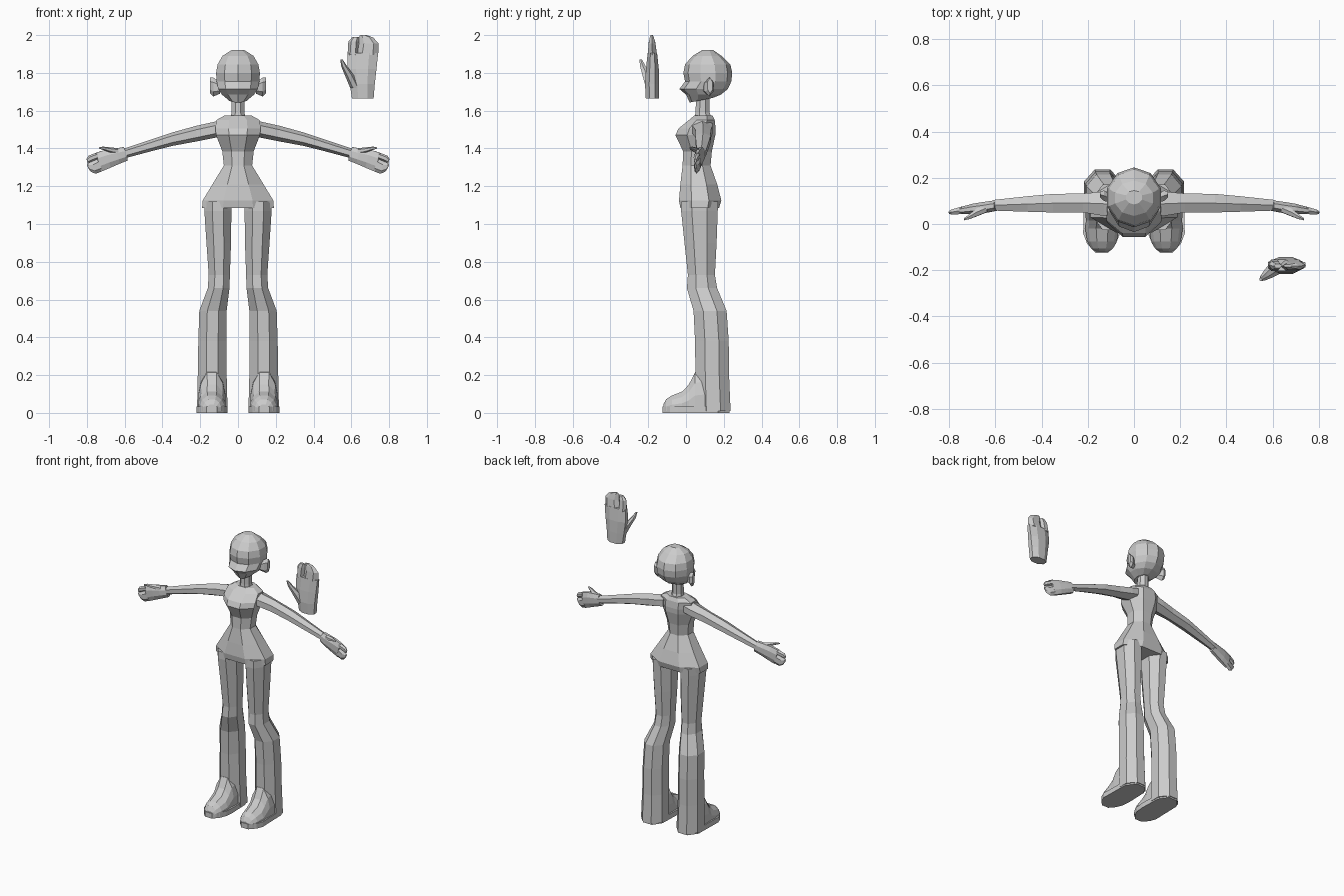
import bpy, bmesh, math
from mathutils import Vector, Matrix


def polygon(n, phase):
    """Unit polygon stretched so that it touches -1..1 on both axes."""
    pts = [(math.cos(phase + 2 * math.pi * k / n), math.sin(phase + 2 * math.pi * k / n)) for k in range(n)]
    mu, mv = max(abs(p[0]) for p in pts), max(abs(p[1]) for p in pts)
    return [(u / mu, v / mv) for u, v in pts]


def zrings(rows, n=8, phase=math.pi / 8):
    """Horizontal rings from rows (z, x0, x1, y0, y1, tilt)."""
    out = []
    for row in rows:
        z, x0, x1, y0, y1 = row[:5]
        tilt = row[5] if len(row) > 5 else 0
        out.append([Vector(((x0 + x1) / 2 + u * (x1 - x0) / 2, (y0 + y1) / 2 + v * (y1 - y0) / 2, z + tilt * v))
                    for u, v in polygon(n, phase)])
    return out


def xrings(rows, n=6, phase=math.pi / 6):
    """Upright rings along x from rows (x, y0, y1, z0, z1)."""
    return [[Vector((x, (y0 + y1) / 2 + u * (y1 - y0) / 2, (z0 + z1) / 2 + v * (z1 - z0) / 2))
             for u, v in polygon(n, phase)] for x, y0, y1, z0, z1 in rows]


def build(name, lofts, mirror=False, matrix=None):
    """Skin each list of rings, cap the ends, optionally mirror across x = 0."""
    bm = bmesh.new()
    for rings in lofts:
        vr = [[bm.verts.new(p) for p in ring] for ring in rings]
        n = len(vr[0])
        for a, b in zip(vr, vr[1:]):
            for k in range(n):
                bm.faces.new((a[k], a[(k + 1) % n], b[(k + 1) % n], b[k]))
        bm.faces.new(vr[0][::-1])
        bm.faces.new(vr[-1])
    if matrix:
        bm.transform(matrix)
    bmesh.ops.recalc_face_normals(bm, faces=bm.faces)
    mesh = bpy.data.meshes.new(name)
    bm.to_mesh(mesh)
    bm.free()
    ob = bpy.data.objects.new(name, mesh)
    bpy.context.collection.objects.link(ob)
    if mirror:
        ob.modifiers.new("Mirror", 'MIRROR')
    return ob


# Head: ten-sided, a vertex on the centre line, muzzle pushed out at nose height
build("head", [zrings([
    (1.655, -.045, .045, .02, .14, .012),
    (1.685, -.085, .085, .0, .185),
    (1.715, -.105, .105, -.035, .222),
    (1.755, -.113, .113, -.005, .24),
    (1.80, -.116, .116, -.014, .245),
    (1.845, -.108, .108, -.005, .235),
    (1.89, -.082, .082, .035, .188),
    (1.92, -.035, .035, .085, .145)], 10, -math.pi / 2)])

# Ears: thin plates leaning outward
build("ear", [xrings([
    (.095, .09, .125, 1.69, 1.75),
    (.13, .10, .145, 1.675, 1.775),
    (.147, .115, .14, 1.69, 1.775)])], mirror=True)

# Neck
build("neck", [zrings([
    (1.55, -.042, .042, .045, .14),
    (1.59, -.034, .034, .05, .125),
    (1.69, -.034, .034, .055, .125)], 8)])

# Torso from hips to shoulders
build("torso", [zrings([
    (1.085, -.19, .19, -.03, .175),
    (1.125, -.187, .187, -.037, .187),
    (1.21, -.135, .135, -.03, .165),
    (1.31, -.075, .075, -.018, .13),
    (1.385, -.083, .083, -.015, .137),
    (1.47, -.116, .116, -.056, .155),
    (1.505, -.12, .12, -.04, .157),
    (1.55, -.115, .115, .015, .152),
    (1.575, -.07, .07, .045, .14)])])

# Arms
build("arm", [xrings([
    (.08, .03, .14, 1.465, 1.555),
    (.13, .035, .14, 1.455, 1.54),
    (.22, .05, .132, 1.437, 1.52),
    (.35, .05, .13, 1.413, 1.484),
    (.46, .053, .12, 1.385, 1.447),
    (.61, .058, .104, 1.345, 1.397)])], mirror=True)

# Trouser legs
build("leg", [zrings([
    (1.12, .035, .178, -.025, .17),
    (1.07, .035, .178, -.026, .168),
    (.90, .037, .167, -.008, .162),
    (.73, .043, .155, .01, .153),
    (.66, .045, .16, .005, .165),
    (.54, .06, .205, .04, .215),
    (.38, .062, .21, .048, .226),
    (.20, .06, .213, .05, .228),
    (.01, .055, .217, .055, .236)])], mirror=True)


# Shoes: arched sections running from ankle to toe, plus a flared sole
def shoe_section(y, hw, top, cx=.138):
    prof = [(-1, .0), (-1, .4), (-.8, .72), (-.35, 1), (.35, 1), (.8, .72), (1, .4), (1, .0)]
    return [Vector((cx + u * hw, y, .01 + v * (top - .01))) for u, v in prof]


build("shoe", [[shoe_section(*r) for r in (
    (.12, .072, .235), (.048, .072, .215), (.015, .07, .15), (-.02, .073, .113),
    (-.075, .064, .092), (-.105, .048, .072), (-.12, .03, .045))]], mirror=True)
sole = [(.06, .17), (.055, .02), (.06, -.04), (.078, -.085), (.112, -.125),
        (.166, -.125), (.203, -.085), (.22, -.04), (.218, .02), (.215, .17), (.17, .23), (.10, .23)]
build("sole", [[[Vector((x, y, z)) for x, y in sole] for z in (0, .035)]], mirror=True)

# Hand: palm, index finger, joined fingers and thumb, in upright position
hand = [
    zrings([(1.665, .603, .718, -.213, -.142), (1.74, .592, .724, -.217, -.142),
            (1.82, .58, .733, -.212, -.144), (1.905, .58, .742, -.203, -.153)]),
    zrings([(1.895, .58, .634, -.203, -.153), (1.965, .584, .640, -.197, -.163),
            (1.99, .605, .640, -.19, -.172)], 6, 0),
    zrings([(1.895, .628, .742, -.203, -.153), (1.955, .640, .745, -.198, -.162),
            (1.988, .642, .715, -.192, -.17), (2.0, .645, .68, -.187, -.175)], 6, 0),
    zrings([(1.72, .594, .65, -.212, -.16), (1.785, .567, .615, -.23, -.18),
            (1.835, .546, .578, -.243, -.213), (1.87, .542, .555, -.247, -.233)], 6, 0),
]
build("spare_hand", hand)

# The same hand, scaled and turned onto both wrists
wrist = (Matrix.Translation((.595, .08, 1.372)) @ Matrix.Rotation(math.radians(-8), 4, 'Z')
         @ Matrix.Rotation(math.radians(107), 4, 'Y') @ Matrix.Scale(.64, 4)
         @ Matrix.Translation((-.66, .178, -1.665)))
build("hand", hand, mirror=True, matrix=wrist)
